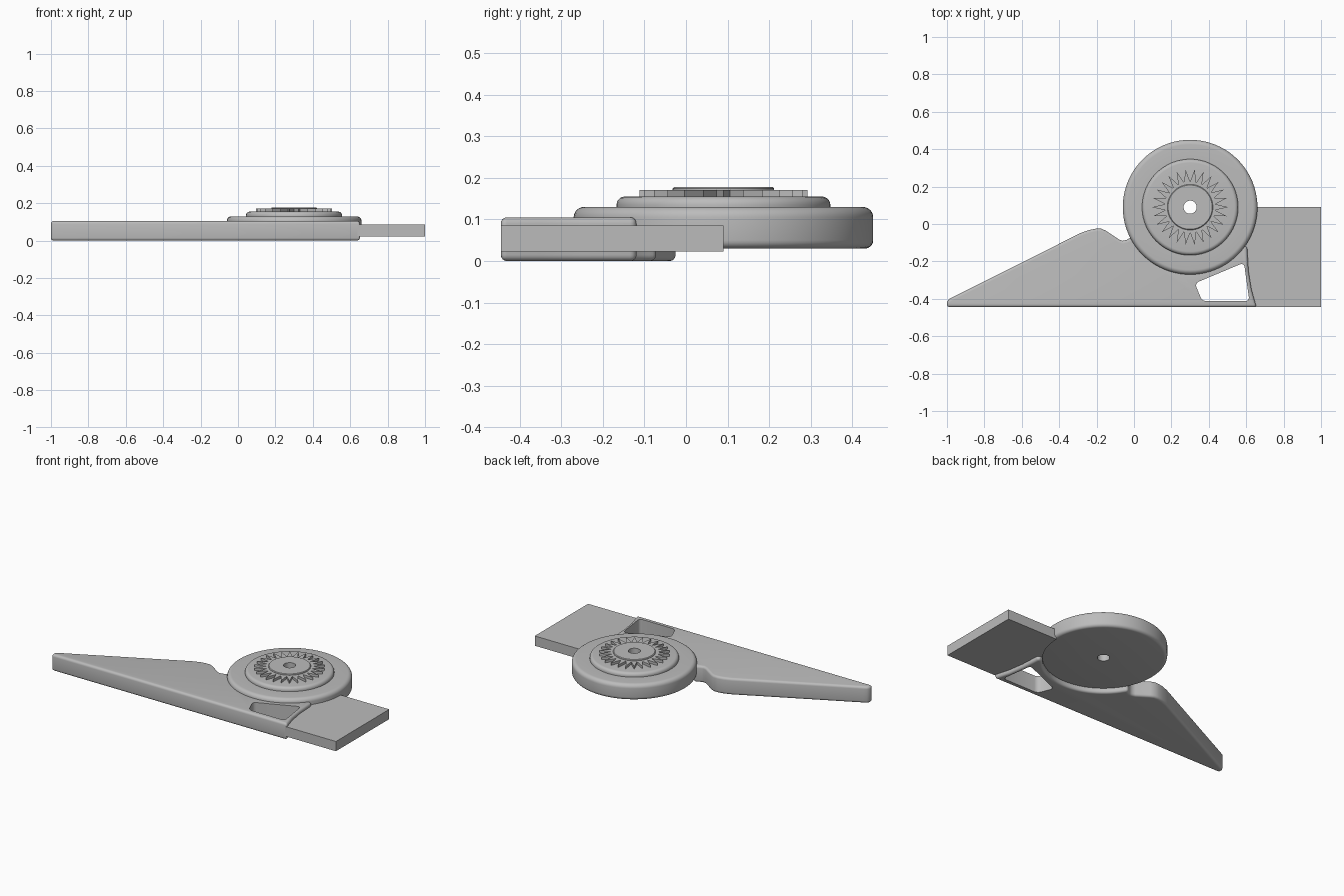
import bpy
import bmesh
from math import sin, cos, radians, pi

cube = bpy.data.objects.get("Cube")
if cube:
    bpy.data.objects.remove(cube, do_unlink=True)

gray = bpy.data.materials.new("plain gray")
gray.use_nodes = True
COLOR = (0.5, 0.5, 0.5, 1)
gray.diffuse_color = COLOR
gray.node_tree.nodes["Principled BSDF"].inputs["Base Color"].default_value = COLOR

CX, CY = 0.30, 0.09  # centre of the wheel


def arc(cx, cy, r, start, end, count):
    """Points on an arc, angles in degrees."""
    angles = [radians(start + (end - start) * i / count) for i in range(count + 1)]
    return [(cx + r * cos(a), cy + r * sin(a)) for a in angles]


def finish(bm, name, smooth=True):
    bmesh.ops.recalc_face_normals(bm, faces=bm.faces)
    mesh = bpy.data.meshes.new(name)
    bm.to_mesh(mesh)
    bm.free()
    mesh.materials.append(gray)
    obj = bpy.data.objects.new(name, mesh)
    bpy.context.collection.objects.link(obj)
    if smooth:
        shade(obj)
    return obj


def shade(obj):
    bpy.ops.object.select_all(action="DESELECT")
    obj.select_set(True)
    bpy.context.view_layer.objects.active = obj
    bpy.ops.object.shade_smooth_by_angle(angle=radians(35))


def add_prism(bm, outline, z0, z1):
    low = [bm.verts.new((x, y, z0)) for x, y in outline]
    high = [bm.verts.new((x, y, z1)) for x, y in outline]
    bm.faces.new(low[::-1])
    bm.faces.new(high)
    for i in range(len(low)):
        j = (i + 1) % len(low)
        bm.faces.new((low[i], low[j], high[j], high[i]))


def round_edges(bm, size, vertical_only=False):
    def wanted(e):
        if vertical_only:
            a, b = e.verts
            return abs(a.co.z - b.co.z) > 0.01
        return e.calc_face_angle(0) > radians(40)
    bm.normal_update()
    bmesh.ops.bevel(bm, geom=[e for e in bm.edges if wanted(e)], offset=size,
                    segments=4, profile=0.5, affect="EDGES", clamp_overlap=True)


# Wedge-shaped body, hollowed where it meets the wheel
body_outline = [(-1, -0.445), (0.655, -0.445), (0.628, -0.35), (0.612, -0.25), (0.605, -0.12)]
body_outline += arc(CX, CY, 0.345, -37, -153, 28)
body_outline += [(-0.04, -0.085), (-0.06, -0.09), (-0.08, -0.083), (-0.15, -0.036),
                 (-0.175, -0.025), (-0.205, -0.025), (-0.24, -0.032), (-0.285, -0.048),
                 (-0.97, -0.392), (-0.99, -0.402), (-1, -0.418)]
bm = bmesh.new()
add_prism(bm, body_outline, 0, 0.105)
round_edges(bm, 0.015)
body = finish(bm, "wedge_body", smooth=False)

# Rounded window through the body
bm = bmesh.new()
add_prism(bm, [(0.365, -0.413), (0.617, -0.413), (0.588, -0.207), (0.325, -0.317)], -0.1, 0.3)
round_edges(bm, 0.022, vertical_only=True)
cutter = finish(bm, "window_cutter", smooth=False)
cutter.hide_render = True
cut = body.modifiers.new("window", "BOOLEAN")
cut.operation = "DIFFERENCE"
cut.solver = "EXACT"
cut.object = cutter
bpy.context.view_layer.objects.active = body
bpy.ops.object.modifier_apply(modifier=cut.name)
bpy.data.objects.remove(cutter, do_unlink=True)
shade(body)

# Flat end plate beside the wheel
bm = bmesh.new()
plate = [(0.64, -0.445), (1, -0.445), (1, 0.09)]
plate += arc(CX, CY, 0.345, 0, -36, 10) + [(0.6, -0.2), (0.622, -0.35)]
add_prism(bm, plate, 0.023, 0.085)
finish(bm, "end_plate", smooth=False)

# Stepped round wheel with a centre hole, as a spun profile
profile = [(0.035, 0.03)]
profile += arc(0.34, 0.05, 0.02, -90, 0, 5)
profile += arc(0.335, 0.105, 0.025, 0, 90, 6)
profile += [(0.257, 0.13)]
profile += arc(0.237, 0.135, 0.02, 0, 90, 5)
profile += [(0.122, 0.155), (0.122, 0.174), (0.118, 0.178), (0.035, 0.178)]
bm = bmesh.new()
SIDES = 80
rings = []
for i in range(SIDES):
    a = 2 * pi * i / SIDES
    rings.append([bm.verts.new((CX + r * cos(a), CY + r * sin(a), z)) for r, z in profile])
for i in range(SIDES):
    here, there = rings[i], rings[(i + 1) % SIDES]
    for k in range(len(profile)):
        n = (k + 1) % len(profile)
        bm.faces.new((here[k], there[k], there[n], here[n]))
finish(bm, "stepped_wheel")

# Ring of pointed teeth around the hub
bm = bmesh.new()
TEETH = 26
for i in range(TEETH):
    a = 2 * pi * i / TEETH
    half = pi / TEETH
    points = [(0.118, a - half), (0.135, a - half), (0.203, a), (0.135, a + half), (0.118, a + half)]
    add_prism(bm, [(CX + r * cos(t), CY + r * sin(t)) for r, t in points], 0.15, 0.171)
finish(bm, "hub_teeth", smooth=False)
